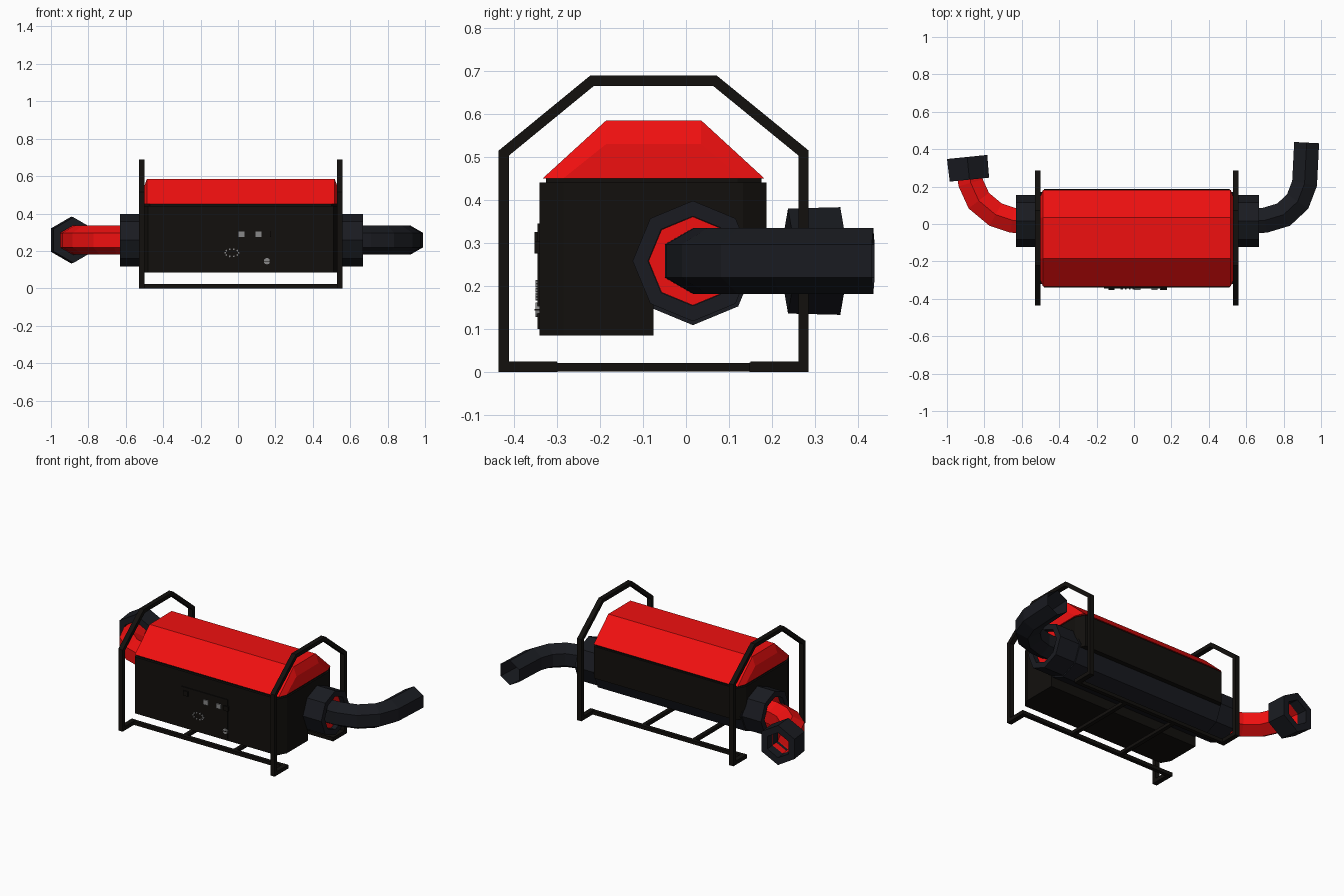
import bpy, bmesh, math
from mathutils import Vector

if "Cube" in bpy.data.objects:
    bpy.data.objects.remove(bpy.data.objects["Cube"])


def material(name, rgb):
    m = bpy.data.materials.new(name)
    m.diffuse_color = (*rgb, 1)
    m.use_nodes = True
    m.node_tree.nodes["Principled BSDF"].inputs["Base Color"].default_value = m.diffuse_color
    return m


BLACK = material("black_paint", (0.006, 0.005, 0.004))
DUCT = material("dark_rubber", (0.010, 0.011, 0.015))
RED = material("red_paint", (0.87, 0.005, 0.005))
GREY = material("grey_control", (0.25, 0.25, 0.25))


def loft(name, rings, mat, caps=True, close=False):
    """Join matching rings of points with faces."""
    bm = bmesh.new()
    vs = [[bm.verts.new(p) for p in r] for r in rings]
    n = len(vs[0])
    pairs = list(zip(vs, vs[1:])) + ([(vs[-1], vs[0])] if close else [])
    for a, b in pairs:
        for i in range(n):
            j = (i + 1) % n
            bm.faces.new((a[i], a[j], b[j], b[i]))
    if caps and not close:
        bm.faces.new(vs[0])
        bm.faces.new(vs[-1])
    bmesh.ops.recalc_face_normals(bm, faces=bm.faces)
    me = bpy.data.meshes.new(name)
    bm.to_mesh(me)
    bm.free()
    ob = bpy.data.objects.new(name, me)
    bpy.context.collection.objects.link(ob)
    me.materials.append(mat)
    return ob


def ngon(n, r):
    return [(r * math.sin(2 * math.pi * i / n), r * math.cos(2 * math.pi * i / n))
            for i in range(n)]


def sweep(name, path, normal, section, mat, caps=True):
    """Sweep a section along a planar path with mitred corners."""
    path, normal = [Vector(p) for p in path], Vector(normal)
    dirs = [(b - a).normalized() for a, b in zip(path, path[1:])]
    rings = []
    for i, p in enumerate(path):
        d0, d1 = dirs[max(i - 1, 0)], dirs[min(i, len(dirs) - 1)]
        t = (d0 + d1).normalized()
        side = normal.cross(t) / t.dot(d1)
        rings.append([p + side * a + normal * b for a, b in section])
    return loft(name, rings, mat, caps)


def box(name, x, y, z, mat):
    return loft(name, [[(a, y[0], z[0]), (a, y[1], z[0]), (a, y[1], z[1]), (a, y[0], z[1])]
                       for a in x], mat)


def plan_prism(name, x, y, z, front, back, mat):
    """Upright block whose plan has chamfered corners."""
    (x0, x1), (y0, y1), dx = x, y, 0.03
    plan = [(x0 + dx, y0), (x1 - dx, y0), (x1, y0 + front)]
    if back:
        plan += [(x1, y1 - back), (x1 - dx, y1), (x0 + dx, y1), (x0, y1 - back)]
    else:
        plan += [(x1, y1), (x0, y1)]
    plan.append((x0, y0 + front))
    return loft(name, [[(*p, h) for p in plan] for h in z], mat)


# Housing: tall front block, overhanging upper block, gasket under the lid
plan_prism("lower_housing", (-0.51, 0.54), (-0.34, -0.075), (0.085, 0.24), 0.055, 0, BLACK)
plan_prism("upper_housing", (-0.51, 0.54), (-0.34, 0.187), (0.24, 0.44), 0.055, 0.055, BLACK)
plan_prism("lid_gasket", (-0.5, 0.53), (-0.325, 0.175), (0.44, 0.452), 0.055, 0.055, BLACK)

# Red lid with bevelled ends
outer = [(-0.333, 0.45), (-0.185, 0.585), (0.035, 0.585), (0.182, 0.45)]
inner = [(-0.285, 0.45), (-0.185, 0.53), (0.035, 0.53), (0.13, 0.45)]
loft("lid", [[(x, *p) for p in prof] for x, prof in
             ((-0.507, inner), (-0.487, outer), (0.517, outer), (0.537, inner))], RED)

# Burner drum and its hollow end collars
CY, CZ = 0.016, 0.258


def ring(x, n, r):
    return [(x, CY + a, CZ + b) for a, b in ngon(n, r)]


loft("burner_drum", [ring(x, 8, 0.149) for x in (-0.5, 0.53)], DUCT)
for side, x_in, x_out in (("left", -0.5, -0.632), ("right", 0.53, 0.667)):
    s = math.copysign(1, x_out)
    loft(side + "_collar", [ring(x_in, 8, 0.14), ring(x_out, 8, 0.14),
                            ring(x_out, 8, 0.104), ring(x_in, 8, 0.104)], DUCT, close=True)
    loft(side + "_collar_lining", [ring(x_in, 8, 0.103), ring(x_out - s * 0.03, 8, 0.103)], RED)

# Hexagonal bent ducts
hexa = ngon(6, 0.077)
sweep("exhaust_duct", [(0.6, CY, CZ), (0.7, 0.02, CZ), (0.8, 0.05, CZ), (0.875, 0.12, CZ),
                       (0.912, 0.217, CZ), (0.923, 0.435, CZ)],
      (0, 0, 1), hexa, DUCT, caps=False)
sweep("intake_duct", [(-0.58, CY, CZ), (-0.65, 0.02, CZ), (-0.74, 0.05, CZ), (-0.83, 0.125, CZ),
                      (-0.873, 0.22, CZ), (-0.885, 0.3, CZ)],
      (0, 0, 1), hexa, RED, caps=False)

# Hollow hexagonal nozzle on the intake duct
axis = Vector((-0.1, 0.995, 0)).normalized()
across = Vector((axis.y, -axis.x, 0))
nozzle_back = Vector((-0.88, 0.237, CZ))
loft("intake_nozzle", [[nozzle_back + axis * d + across * a + Vector((0, 0, b))
                        for a, b in ngon(6, r)]
                       for d, r in ((0, 0.122), (0.122, 0.125), (0.122, 0.079), (0, 0.079))],
     DUCT, close=True)

# Roll hoops with inward feet
half = [(-0.012, -0.015), (0.012, -0.015), (0.012, 0.015), (-0.012, 0.015)]
hoop = [(-0.3, 0.012), (-0.423, 0.012), (-0.423, 0.509), (-0.218, 0.677),
        (0.067, 0.677), (0.273, 0.509), (0.273, 0.012), (0.15, 0.012)]
for side, x in (("left", -0.515), ("right", 0.545)):
    sweep(side + "_hoop", [(x, *p) for p in hoop], (1, 0, 0), half, BLACK)

# Base rails and cross bars
for name, y in (("front", -0.31), ("back", 0.16)):
    box(name + "_rail", (-0.53, 0.56), (y - 0.012, y + 0.012), (0, 0.022), BLACK)
for name, x in (("left", -0.16), ("right", 0.19)):
    box(name + "_cross_bar", (x - 0.012, x + 0.012), (-0.31, 0.16), (0.001, 0.021), BLACK)

# Control panel with switches, indicator dots and a knob
box("control_panel", (-0.16, 0.17), (-0.345, -0.335), (0.1, 0.345), BLACK)


def disc(name, x, z, r, mat, n=8):
    return loft(name, [[(x + a, y, z + b) for a, b in ngon(n, r)] for y in (-0.35, -0.34)], mat)


for i, (x, z, m) in enumerate(((0.02, 0.29, GREY), (0.11, 0.29, GREY),
                               (-0.12, 0.31, BLACK), (0.16, 0.29, BLACK))):
    box(f"switch_{i}", (x - 0.016, x + 0.016), (-0.352, -0.34), (z - 0.015, z + 0.015), m)
for i in range(10):
    t = 2 * math.pi * i / 10
    disc(f"indicator_dot_{i}", -0.033 + 0.036 * math.cos(t), 0.19 + 0.02 * math.sin(t),
         0.005, GREY, 6)
disc("knob", 0.155, 0.145, 0.017, GREY, 12)
box("knob_slot", (0.138, 0.172), (-0.352, -0.34), (0.143, 0.147), BLACK)
